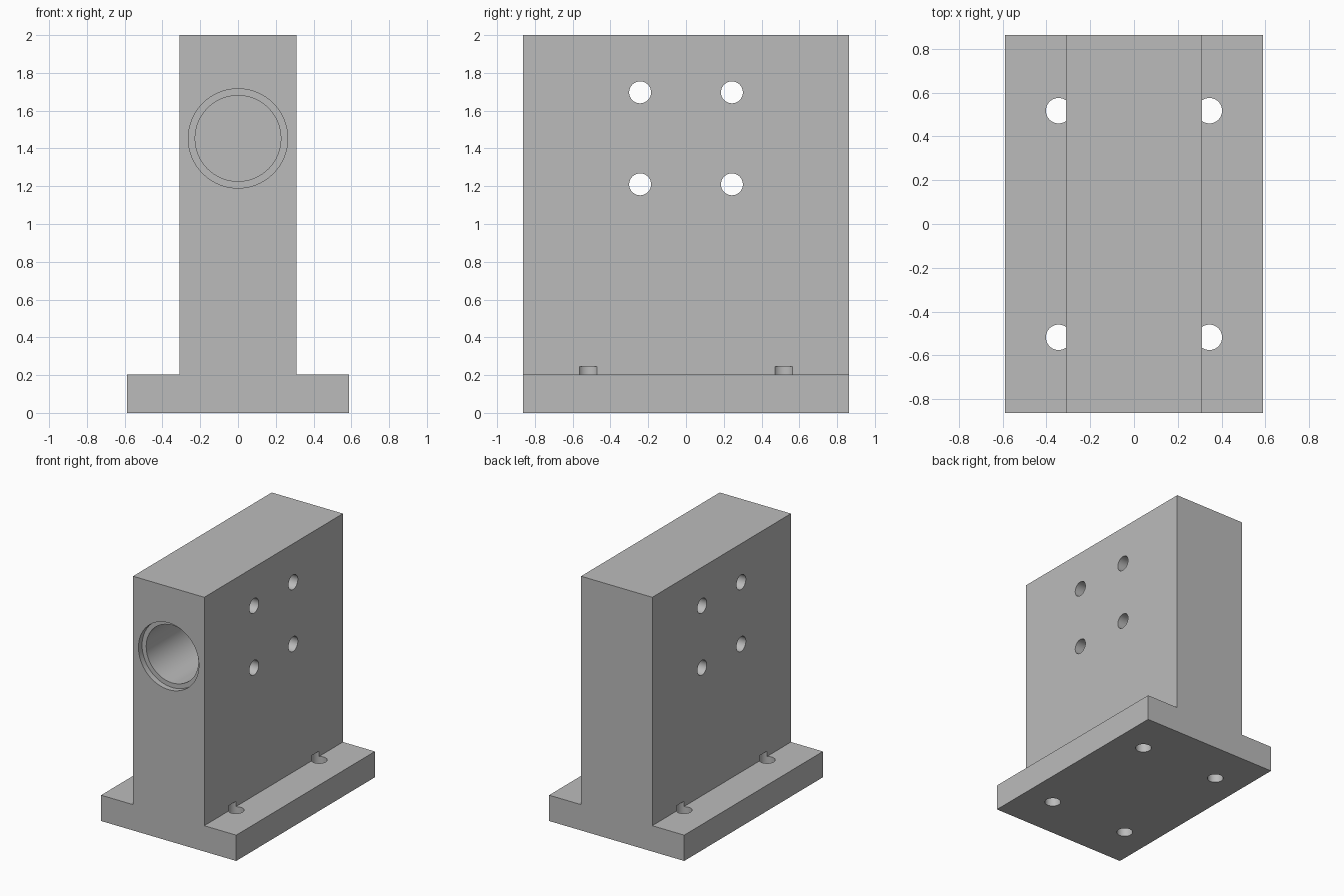
import bpy
import bmesh
from math import pi
from mathutils import Matrix

if "Cube" in bpy.data.objects:
    bpy.data.objects.remove(bpy.data.objects["Cube"], do_unlink=True)

GREY = 0.5
HALF_LENGTH = 0.862
PILLAR_HALF = 0.31
BASE_HALF = 0.588
BASE_TOP = 0.203
HOLE_RADIUS = 0.058

metal = bpy.data.materials.new("machined_grey")
metal.use_nodes = True
metal.diffuse_color = (GREY, GREY, GREY, 1)
metal.node_tree.nodes["Principled BSDF"].inputs["Base Color"].default_value = (GREY, GREY, GREY, 1)


def add_object(name, bm):
    mesh = bpy.data.meshes.new(name)
    bm.normal_update()
    bm.to_mesh(mesh)
    bm.free()
    obj = bpy.data.objects.new(name, mesh)
    mesh.materials.append(metal)
    bpy.context.collection.objects.link(obj)
    return obj


def cylinder_cutter(name, axis, center, radius, length):
    """Cylinder centred at a point and running along the given axis."""
    turn = {"X": Matrix.Rotation(pi / 2, 4, "Y"),
            "Y": Matrix.Rotation(pi / 2, 4, "X"),
            "Z": Matrix.Identity(4)}[axis]
    bm = bmesh.new()
    bmesh.ops.create_cone(bm, cap_ends=True, segments=64, radius1=radius,
                          radius2=radius, depth=length,
                          matrix=Matrix.Translation(center) @ turn)
    obj = add_object(name, bm)
    obj.hide_render = True
    return obj


# Body: upside-down T profile extruded from front to back
half = [(BASE_HALF, 0), (BASE_HALF, BASE_TOP), (PILLAR_HALF, BASE_TOP), (PILLAR_HALF, 2)]
profile = half + [(-x, z) for x, z in reversed(half)]
bm = bmesh.new()
face = bm.faces.new([bm.verts.new((x, -HALF_LENGTH, z)) for x, z in profile])
extruded = bmesh.ops.extrude_face_region(bm, geom=[face])
moved = [v for v in extruded["geom"] if isinstance(v, bmesh.types.BMVert)]
bmesh.ops.translate(bm, verts=moved, vec=(0, 2 * HALF_LENGTH, 0))
bmesh.ops.recalc_face_normals(bm, faces=bm.faces)
body = add_object("mounting_block", bm)

# Deep blind bore with a shallow counterbore at the front
cutters = []
for name, radius, depth in (("bore_cutter", 0.227, 1.4), ("counterbore_cutter", 0.263, 0.045)):
    y = -HALF_LENGTH + depth / 2 - 0.05
    cutters.append(cylinder_cutter(name, "Y", (0, y, 1.453), radius, depth + 0.1))

# Four cross holes through the pillar, four bolt holes notching its foot
for side in (-1, 1):
    for z in (1.21, 1.697):
        cutters.append(cylinder_cutter("cross_hole_cutter", "X", (0, side * 0.243, z), HOLE_RADIUS, 1))
    for y in (-0.517, 0.517):
        cutters.append(cylinder_cutter("bolt_hole_cutter", "Z", (side * 0.344, y, 0.07), HOLE_RADIUS, 0.35))

for cutter in cutters:
    cut = body.modifiers.new(cutter.name, "BOOLEAN")
    cut.operation = "DIFFERENCE"
    cut.solver = "EXACT"
    cut.object = cutter

# Apply the cuts, then smooth the round walls only
bpy.context.view_layer.objects.active = body
body.select_set(True)
for cut in list(body.modifiers):
    bpy.ops.object.modifier_apply(modifier=cut.name)
for cutter in cutters:
    bpy.data.objects.remove(cutter, do_unlink=True)
bpy.ops.object.shade_smooth_by_angle(angle=pi / 6)
